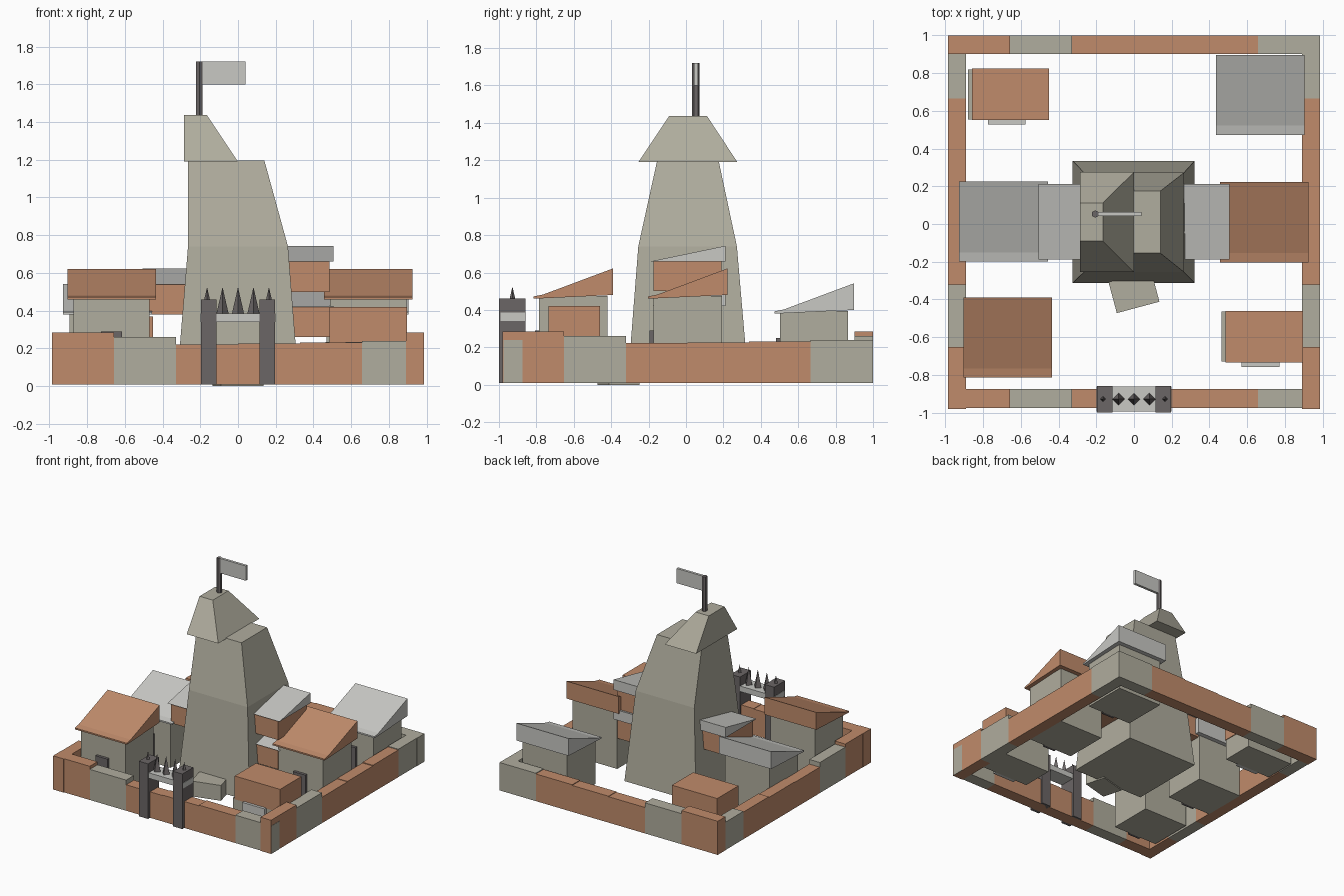
import bpy
from math import radians

cube = bpy.data.objects.get("Cube")
if cube:
    bpy.data.objects.remove(cube, do_unlink=True)


def material(name, rgb):
    m = bpy.data.materials.new(name)
    m.use_nodes = True
    m.diffuse_color = (*rgb, 1)
    m.node_tree.nodes["Principled BSDF"].inputs["Base Color"].default_value = (*rgb, 1)
    return m


CLAY = material("clay brown", (0.53, 0.26, 0.147))
STONE = material("pale stone", (0.434, 0.418, 0.342))
LIGHT = material("light grey", (0.578, 0.578, 0.552))
DARK = material("dark iron", (0.147, 0.133, 0.133))


def mesh(name, verts, faces, mat):
    me = bpy.data.meshes.new(name)
    me.from_pydata(verts, [], faces)
    me.materials.append(mat)
    ob = bpy.data.objects.new(name, me)
    bpy.context.collection.objects.link(ob)
    return ob


def loft(name, rings, mat):
    """Stack of rectangles (x0, x1, y0, y1, z) joined into one closed solid."""
    verts = []
    for x0, x1, y0, y1, z in rings:
        verts += [(x0, y0, z), (x1, y0, z), (x1, y1, z), (x0, y1, z)]
    faces = [(3, 2, 1, 0)]
    for r in range(len(rings) - 1):
        a = 4 * r
        faces += [(a + i, a + (i + 1) % 4, a + 4 + (i + 1) % 4, a + 4 + i) for i in range(4)]
    n = len(verts)
    faces.append((n - 4, n - 3, n - 2, n - 1))
    return mesh(name, verts, faces, mat)


def box(name, x0, x1, y0, y1, z0, z1, mat):
    return loft(name, [(x0, x1, y0, y1, z0), (x0, x1, y0, y1, z1)], mat)


def prism(name, x0, x1, profile, mat):
    """Side profile of (y, z) points extruded along x."""
    n = len(profile)
    verts = [(x, y, z) for x in (x0, x1) for y, z in profile]
    faces = [tuple(range(n))[::-1], tuple(range(n, 2 * n))]
    faces += [(i, (i + 1) % n, n + (i + 1) % n, n + i) for i in range(n)]
    return mesh(name, verts, faces, mat)


def cone(name, sides, r1, r2, depth, loc, mat):
    bpy.ops.mesh.primitive_cone_add(vertices=sides, radius1=r1, radius2=r2, depth=depth, location=loc)
    ob = bpy.context.object
    ob.name = name
    ob.data.materials.append(mat)
    return ob


# Perimeter walls: six segments per side, same pattern all round
heights = [0.285, 0.26, 0.222, 0.226, 0.232, 0.238]
for i, top in enumerate(heights):
    mat = STONE if i in (1, 5) else CLAY
    a = -0.987 + i * 0.329
    for side, y in (("front", -0.975), ("back", 0.9)):
        box(f"{side}_wall_{i}", a, a + 0.329, y, y + 0.1, 0.01, top, mat)
    b = -0.98 + i * 0.329
    for side, x in (("left", 0.89), ("right", -0.985)):
        box(f"{side}_wall_{i}", x, x + 0.095, b, b + 0.329, 0.01, top, mat)

# Gate: two pillars, a lintel and a row of spikes
for side, x in (("right", -0.197), ("left", 0.113)):
    box(f"{side}_gate_pillar", x, x + 0.084, -1, -0.858, 0.01, 0.46, DARK)
box("gate_lintel", -0.2, 0.2, -0.993, -0.862, 0.34, 0.385, LIGHT)
for i in range(5):
    cone(f"gate_spike_{i}", 4, 0.032, 0, 0.14, ((i - 2) * 0.082, -0.928, 0.455), DARK)

# Central tower and its lopsided cap
loft("tower", [(-0.325, 0.322, -0.312, 0.335, 0.01),
               (-0.265, 0.265, -0.255, 0.272, 0.74),
               (-0.265, 0.14, -0.155, 0.175, 1.195)], STONE)
loft("tower_cap", [(-0.285, 0, -0.255, 0.275, 1.19),
                   (-0.285, -0.165, -0.09, 0.112, 1.437)], STONE)

# Flag
cone("flag_pole", 6, 0.02, 0.02, 0.3, (-0.205, 0.053, 1.57), DARK)
box("flag", -0.2, 0.04, 0.043, 0.064, 1.6, 1.72, LIGHT)

# Step block lying askew before the tower
step = box("step_block", -0.117, 0.117, -0.085, 0.085, 0, 0.125, STONE)
step.location = (0, -0.36, 0)
step.rotation_euler.z = radians(15)


# Houses: body, lean-to roof with flat lip, and front door
def house(name, cx, y0, drop, roof_mat):
    box(name + "_body", cx - 0.202, cx + 0.202, y0 + 0.03, y0 + 0.395, 0.01, 0.475 - drop, STONE)
    y1 = y0 + 0.425
    profile = [(y0, 0.46), (y0, 0.472), (y0 + 0.05, 0.482), (y1, 0.622), (y1, 0.48)]
    prism(name + "_roof", cx - 0.235, cx + 0.235, [(y, z - drop) for y, z in profile], roof_mat)
    box(name + "_door", cx - 0.055, cx + 0.055, y0 + 0.008, y0 + 0.032, 0.01, 0.29 - drop / 2, DARK)


house("front_right_house", -0.67, -0.815, 0, CLAY)
house("left_house", 0.69, -0.203, 0, CLAY)
house("right_house", -0.692, -0.2, 0.08, LIGHT)
house("back_left_house", 0.67, 0.472, 0.08, LIGHT)


# Sheds: stone base, clay upper block and pale door
def shed(name, x0, y0, drop):
    box(name + "_base", x0, x0 + 0.425, y0 + 0.005, y0 + 0.27, 0.01, 0.235 - drop, STONE)
    box(name + "_upper", x0 + 0.02, x0 + 0.43, y0, y0 + 0.275, 0.23 - drop, 0.42 - drop, CLAY)
    box(name + "_door", x0 + 0.105, x0 + 0.305, y0 - 0.022, y0 + 0.01, 0.01, 0.235 - drop, LIGHT)


shed("front_left_shed", 0.465, -0.735, 0)
shed("back_right_shed", -0.88, 0.55, 0.05)


# Rooms hung on the tower sides, each with a wedge roof
def annex(name, side, z):
    x0, x1 = sorted((side * 0.25, side * 0.485))
    box(name + "_room", x0, x1, -0.175, 0.19, z, z + 0.162, CLAY)
    x0, x1 = sorted((side * 0.262, side * 0.507))
    prism(name + "_roof", x0, x1, [(-0.188, z + 0.16), (0.212, z + 0.243), (0.212, z + 0.16)], LIGHT)


annex("upper_left_annex", 1, 0.5)
annex("lower_left_annex", 1, 0.26)
annex("right_annex", -1, 0.38)
